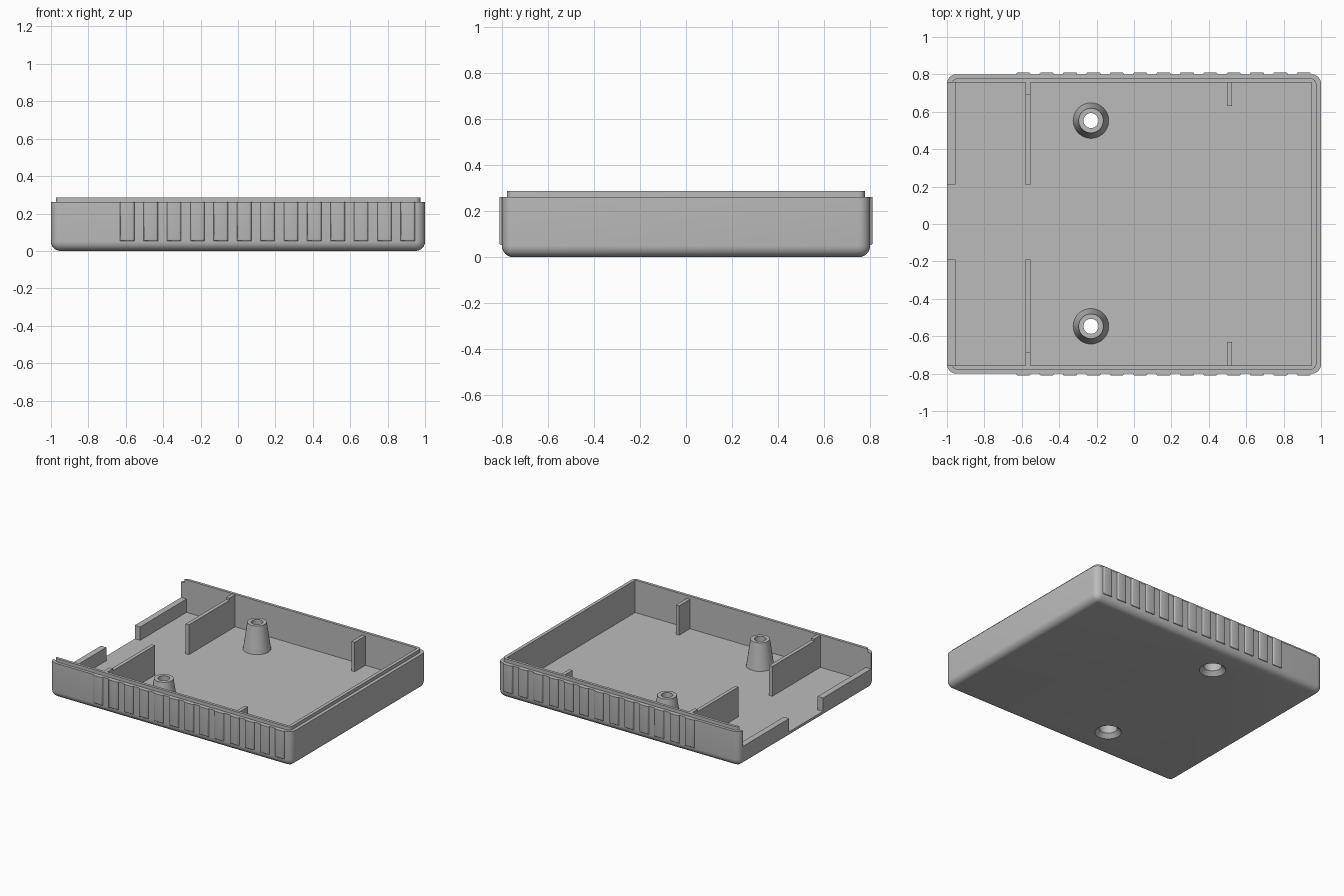
import bpy, bmesh, math

cube = bpy.data.objects.get("Cube")
if cube:
    bpy.data.objects.remove(cube, do_unlink=True)

gray = bpy.data.materials.new("plain gray")
gray.use_nodes = True
color = (0.5, 0.5, 0.5, 1)
gray.diffuse_color = color
gray.node_tree.nodes["Principled BSDF"].inputs["Base Color"].default_value = color

RIM, LIP, FLOOR = 0.262, 0.287, 0.045   # heights
IN_Y, IN_X = 0.757, 0.95                # inner wall faces


def add_object(name, bm):
    bmesh.ops.recalc_face_normals(bm, faces=bm.faces)
    mesh = bpy.data.meshes.new(name)
    bm.to_mesh(mesh)
    bm.free()
    mesh.materials.append(gray)
    obj = bpy.data.objects.new(name, mesh)
    bpy.context.collection.objects.link(obj)
    return obj


def box(name, x, y, z, radius=0, rounded=None, segments=6):
    """Box between x, y and z ranges; edges chosen by 'rounded' get a bevel."""
    bm = bmesh.new()
    bmesh.ops.create_cube(bm, size=1)
    for v in bm.verts:
        for i, (low, high) in enumerate((x, y, z)):
            v.co[i] = high if v.co[i] > 0 else low
    if radius:
        edges = [e for e in bm.edges if rounded(e)]
        bmesh.ops.bevel(bm, geom=edges, offset=radius, segments=segments,
                        profile=0.5, affect='EDGES')
    return add_object(name, bm)


def is_upright(e):
    return abs(e.verts[0].co.z - e.verts[1].co.z) > 0.01


def cut(obj, cutters):
    for c in cutters:
        mod = obj.modifiers.new("cut", 'BOOLEAN')
        mod.operation, mod.solver, mod.object = 'DIFFERENCE', 'EXACT', c
        bpy.context.view_layer.objects.active = obj
        bpy.ops.object.modifier_apply(modifier=mod.name)


def smooth(obj):
    bpy.ops.object.select_all(action='DESELECT')
    obj.select_set(True)
    bpy.context.view_layer.objects.active = obj
    bpy.ops.object.shade_smooth_by_angle(angle=math.radians(35))


def lathe(name, profile, x, y, sides=48):
    """Closed ring profile of (radius, height) turned about an upright axis."""
    bm = bmesh.new()
    rings = []
    for s in range(sides):
        a = 2 * math.pi * s / sides
        rings.append([bm.verts.new((x + r * math.cos(a), y + r * math.sin(a), z))
                      for r, z in profile])
    n = len(profile)
    for s in range(sides):
        here, after = rings[s], rings[(s + 1) % sides]
        for i in range(n):
            j = (i + 1) % n
            bm.faces.new((here[i], after[i], after[j], here[j]))
    return add_object(name, bm)


# Tray body and the stepped lip on its rim
body = box("tray_body", (-1, 1), (-0.8, 0.8), (0, RIM), 0.05,
           lambda e: is_upright(e) or max(v.co.z for v in e.verts) < 0.01)
lip = box("rim_lip", (-0.975, 0.975), (-0.778, 0.778), (RIM, LIP), 0.03, is_upright)

# Cutters: cavity, lowered end, gap in the end wall, screw holes
cavity = box("cavity_cutter", (-0.955, IN_X), (-IN_Y, IN_Y), (FLOOR, 1))
open_end = box("open_end_cutter", (-1.2, -0.9), (-IN_Y, IN_Y), (0.145, 1))
gap = box("end_gap_cutter", (-1.2, -0.9), (-0.19, 0.21), (FLOOR, 1))
posts = [(-0.23, 0.553), (-0.23, -0.547)]
holes = []
for x, y in posts:
    bm = bmesh.new()
    bmesh.ops.create_cone(bm, cap_ends=True, segments=48, radius1=0.09,
                          radius2=0.09, depth=0.3)
    bmesh.ops.translate(bm, verts=bm.verts, vec=(x, y, 0))
    holes.append(add_object("screw_hole_cutter", bm))

cut(body, [cavity, open_end, gap] + holes)
cut(lip, [cavity, open_end])
smooth(body)
smooth(lip)
for c in [cavity, open_end, gap] + holes:
    bpy.data.objects.remove(c, do_unlink=True)

# Hollow tapered screw posts, countersunk from below
post_profile = [(0.095, FLOOR), (0.066, 0.245), (0.04, 0.245), (0.04, 0.14),
                (0.062, 0.14), (0.062, 0.03), (0.09, 0), (0.09, FLOOR)]
for i, (x, y) in enumerate(posts):
    smooth(lathe(f"screw_post_{i + 1}", post_profile, x, y))

# Inner dividers with raised ends, and short stiffening ribs
for side, inner, nub in ((1, 0.21, 0.69), (-1, 0.19, 0.685)):
    tag = "back" if side > 0 else "front"

    def span(a, b):
        return tuple(sorted((side * a, side * b)))

    box(f"{tag}_divider", (-0.58, -0.553), span(inner, IN_Y), (FLOOR, 0.268))
    box(f"{tag}_divider_tab", (-0.58, -0.553), span(nub, IN_Y), (0.268, 0.284))
    box(f"{tag}_short_rib", (0.497, 0.523), span(0.63, IN_Y), (FLOOR, 0.265))

    # Grip ribs along the outside of the long wall
    for i in range(13):
        x = -0.592 + i * 0.125
        smooth(box(f"{tag}_grip_rib_{i + 1}", (x - 0.038, x + 0.038),
                   span(0.785, 0.811), (0.052, RIM), 0.01,
                   lambda e: (max(v.co.z for v in e.verts) < 0.1 or is_upright(e))
                   and all(abs(v.co.y) > 0.8 for v in e.verts), 3))
